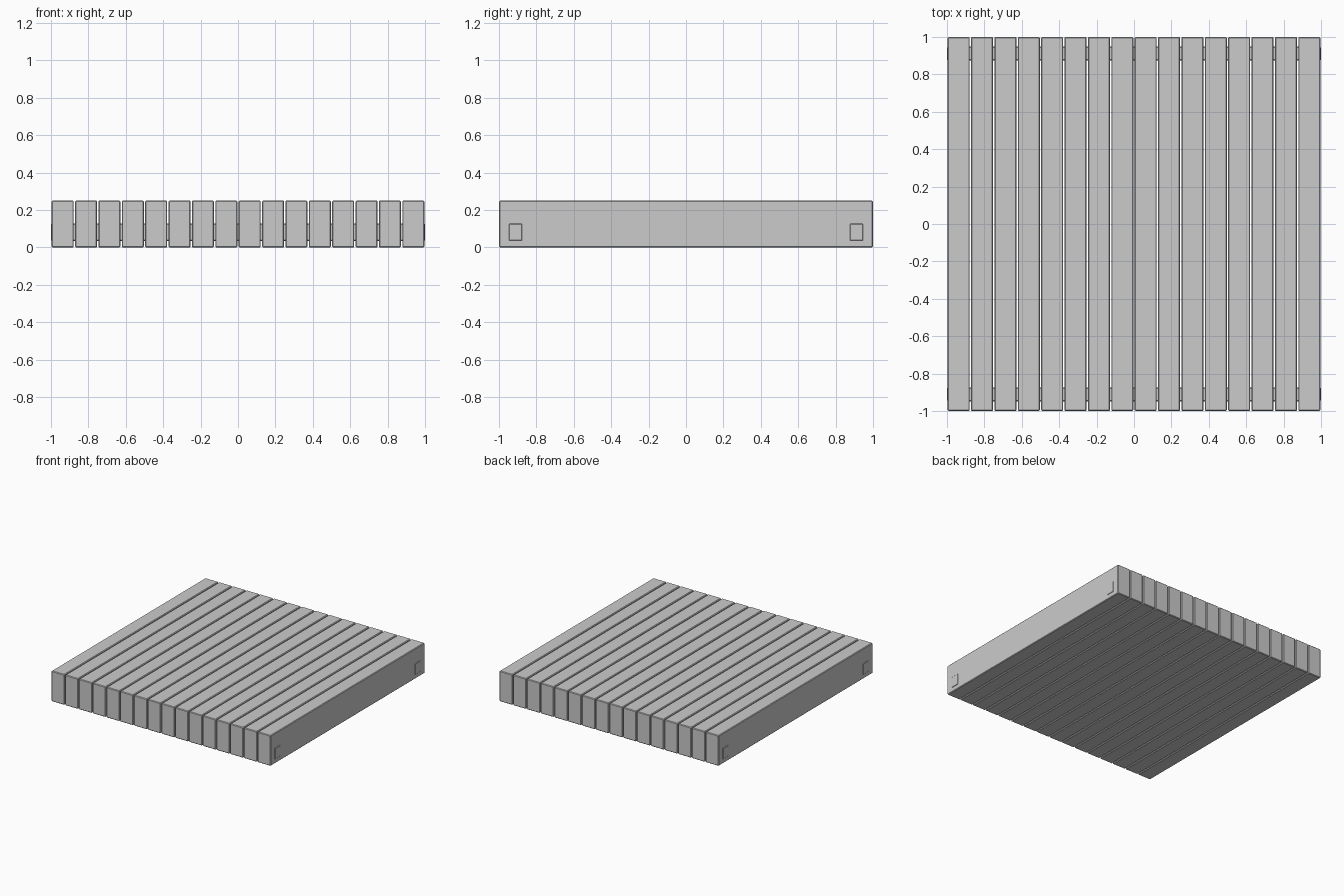
import bpy

if "Cube" in bpy.data.objects:
    bpy.data.objects.remove(bpy.data.objects["Cube"])

COUNT = 16
PITCH = 0.125
SLAT_W = 0.118


def beveled_box(name, center, size, bevel):
    bpy.ops.mesh.primitive_cube_add(size=1, location=center)
    ob = bpy.context.object
    ob.name = name
    ob.scale = size
    bpy.ops.object.transform_apply(location=False, rotation=False, scale=True)
    mod = ob.modifiers.new("edge_bevel", 'BEVEL')
    mod.width = bevel
    mod.segments = 1
    return ob


# Row of parallel slats, each running front to back
for i in range(COUNT):
    x = (i - (COUNT - 1) / 2) * PITCH
    beveled_box(f"slat_{i + 1:02d}", (x, 0, 0.125), (SLAT_W, 2.0, 0.25), 0.005)

# Two cross bars threaded through the slats, their ends just proud of the sides
for name, y in (("front_cross_bar", -0.911), ("back_cross_bar", 0.911)):
    beveled_box(name, (0, y, 0.081), (2.0, 0.074, 0.094), 0.005)
